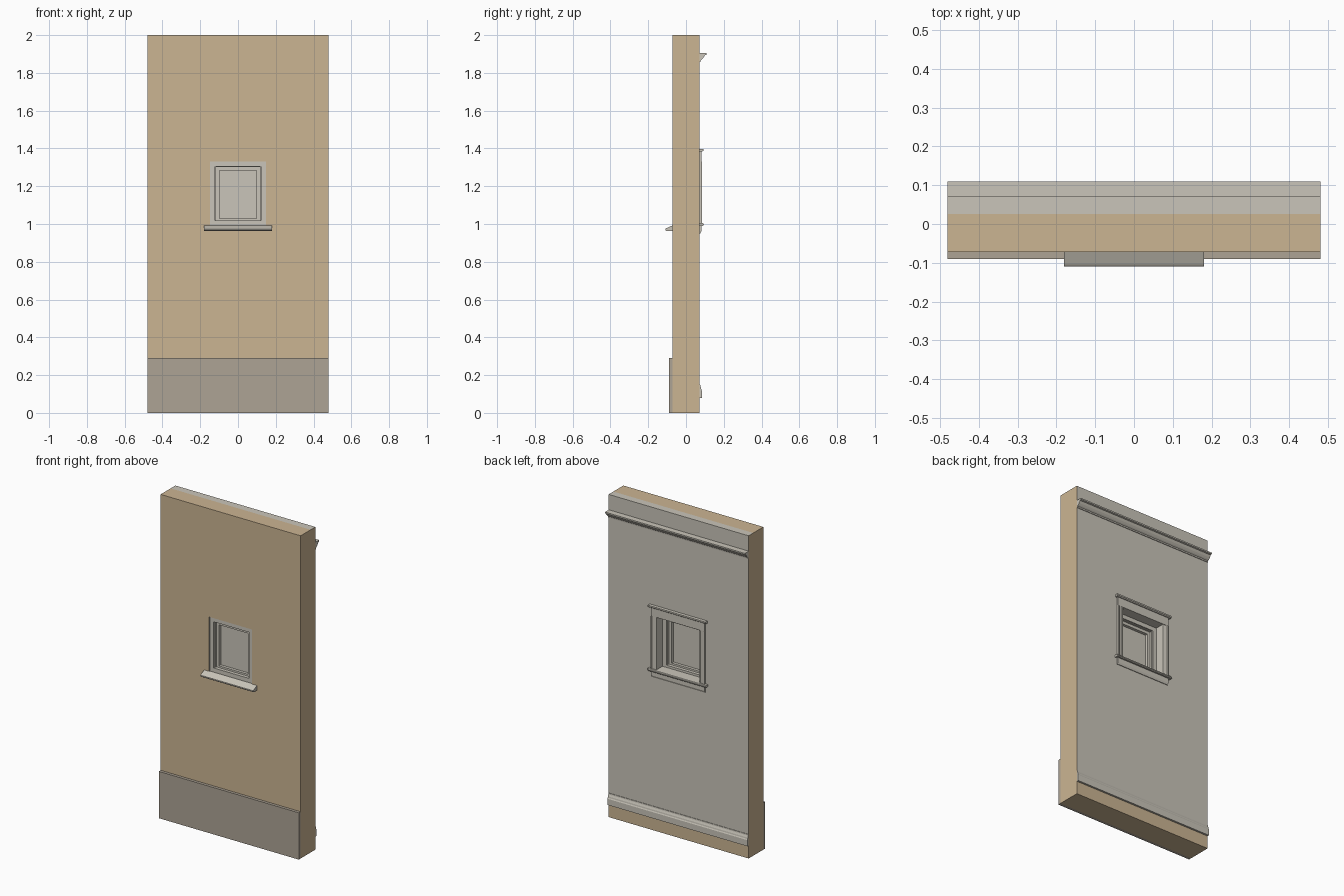
import bpy
import bmesh
from mathutils import Vector

cube = bpy.data.objects.get("Cube")
if cube:
    bpy.data.objects.remove(cube)


def material(name, r, g, b):
    m = bpy.data.materials.new(name)
    m.use_nodes = True
    m.diffuse_color = (r, g, b, 1)
    m.node_tree.nodes["Principled BSDF"].inputs["Base Color"].default_value = (r, g, b, 1)
    return m


tan = material("tan render", 0.60, 0.46, 0.29)
grey = material("pale grey paint", 0.59, 0.56, 0.49)
stone = material("plinth grey", 0.42, 0.37, 0.30)

HALF_W, HALF_D, TOP = 0.48, 0.072, 2.0
HOLE_X, HOLE_Z0, HOLE_Z1 = 0.147, 0.992, 1.33
SKIRT_Z, LINING_Y = 0.08, 0.026


def finish(name, bm, *mats):
    bmesh.ops.recalc_face_normals(bm, faces=bm.faces)
    mesh = bpy.data.meshes.new(name)
    bm.to_mesh(mesh)
    bm.free()
    for m in mats:
        mesh.materials.append(m)
    ob = bpy.data.objects.new(name, mesh)
    bpy.context.collection.objects.link(ob)
    return ob


def extrude(bm, offset):
    """Give thickness to a flat sheet."""
    ret = bmesh.ops.extrude_face_region(bm, geom=bm.faces[:])
    verts = [v for v in ret["geom"] if isinstance(v, bmesh.types.BMVert)]
    bmesh.ops.translate(bm, verts=verts, vec=offset)


def prism(name, half_w, profile, mat):
    """Moulding running along x from a (y, z) section."""
    bm = bmesh.new()
    bm.faces.new([bm.verts.new((-half_w, y, z)) for y, z in profile])
    extrude(bm, Vector((2 * half_w, 0, 0)))
    return finish(name, bm, mat)


def board(name, half_w, y0, y1, z0, z1, mat):
    return prism(name, half_w, [(y0, z0), (y1, z0), (y1, z1), (y0, z1)], mat)


def ring(name, half_w, z0, z1, width, y0, y1, mat):
    """Rectangular frame with mitred corners."""
    def corners(inset):
        a, lo, hi = half_w - inset, z0 + inset, z1 - inset
        return [bm.verts.new((x, y0, z)) for x, z in ((-a, lo), (a, lo), (a, hi), (-a, hi))]
    bm = bmesh.new()
    outer, inner = corners(0), corners(width)
    for i in range(4):
        j = (i + 1) % 4
        bm.faces.new((outer[i], outer[j], inner[j], inner[i]))
    extrude(bm, Vector((0, y1 - y0, 0)))
    return finish(name, bm, mat)


# Wall with a window opening
xs = (-HALF_W, -HOLE_X, HOLE_X, HALF_W)
zs = (0, SKIRT_Z, HOLE_Z0, HOLE_Z1, TOP)
bm = bmesh.new()
grid = [[bm.verts.new((x, -HALF_D, z)) for z in zs] for x in xs]
for i in range(3):
    for k in range(4):
        if (i, k) != (1, 2):
            bm.faces.new((grid[i][k], grid[i + 1][k], grid[i + 1][k + 1], grid[i][k + 1]))
extrude(bm, Vector((0, 2 * HALF_D, 0)))
bmesh.ops.bisect_plane(bm, geom=bm.verts[:] + bm.edges[:] + bm.faces[:],
                       plane_co=(0, LINING_Y, 0), plane_no=(0, 1, 0))
bmesh.ops.recalc_face_normals(bm, faces=bm.faces)
# Inner lining: room side, back strip of the top, and the window reveal
for f in bm.faces:
    c, n = f.calc_center_median(), f.normal
    room = n.y > 0.5 and c.z > SKIRT_Z
    strip = c.z > TOP - 0.01 and c.y > LINING_Y
    reveal = abs(n.y) < 0.5 and abs(c.x) < HOLE_X + 0.01 and HOLE_Z0 - 0.01 < c.z < HOLE_Z1 + 0.01
    f.material_index = int(room or strip or reveal)
finish("wall", bm, tan, grey)

# Plinth, baseboard and crown moulding
board("plinth", HALF_W, -0.09, -HALF_D, 0, 0.29, stone)
prism("baseboard", HALF_W, [(HALF_D, 0.08), (0.084, 0.08), (0.084, 0.118), (0.081, 0.124),
                            (0.08, 0.132), (0.076, 0.142), (0.075, 0.15), (HALF_D, 0.15)], grey)
prism("crown_moulding", HALF_W, [(HALF_D, 1.858), (0.076, 1.858), (0.077, 1.866), (0.084, 1.871),
                                 (0.092, 1.88), (0.1, 1.893), (0.109, 1.896),
                                 (0.109, 1.905), (HALF_D, 1.905)], grey)

# Window unit: frame, stop, sash and pane
ring("window_frame", HOLE_X, HOLE_Z0, HOLE_Z1, 0.026, -0.066, 0.02, grey)
ring("window_stop", 0.122, 1.008, 1.306, 0.005, -0.054, 0.012, grey)
ring("window_sash", 0.12, 1.008, 1.304, 0.021, -0.045, 0.0, grey)
board("window_pane", 0.1, -0.027, -0.018, 1.028, 1.285, grey)

# Sloping outer sill
prism("outer_sill", 0.181, [(-HALF_D, 0.963), (-0.105, 0.963), (-0.109, 0.967), (-0.109, 0.974),
                            (-0.104, 0.978), (-HALF_D, 0.992)], grey)

# Room-side trim
for side, name in ((-1, "right_casing"), (1, "left_casing")):
    bm = bmesh.new()
    section = ((HOLE_X, HALF_D), (HOLE_X, 0.079), (0.152, 0.08), (0.155, 0.078),
               (0.176, 0.081), (0.179, 0.084), (0.185, 0.084), (0.185, HALF_D))
    bm.faces.new([bm.verts.new((side * x, y, 1.004)) for x, y in section])
    extrude(bm, Vector((0, 0, HOLE_Z1 - 1.004)))
    finish(name, bm, grey)
board("head_casing", 0.185, HALF_D, 0.081, HOLE_Z1, 1.385, grey)
prism("head_cap", 0.198, [(HALF_D, 1.383), (0.085, 1.383), (0.092, 1.388),
                          (0.092, 1.397), (HALF_D, 1.397)], grey)
board("stool_inner", HOLE_X, 0.018, HALF_D, 0.992, 1.004, grey)
prism("stool_nosing", 0.2, [(HALF_D, 0.99), (0.09, 0.99), (0.094, 0.994),
                            (0.094, 1.0), (0.09, 1.004), (HALF_D, 1.004)], grey)
prism("apron", 0.185, [(HALF_D, 0.95), (0.076, 0.95), (0.081, 0.962),
                       (0.081, 0.99), (HALF_D, 0.99)], grey)
